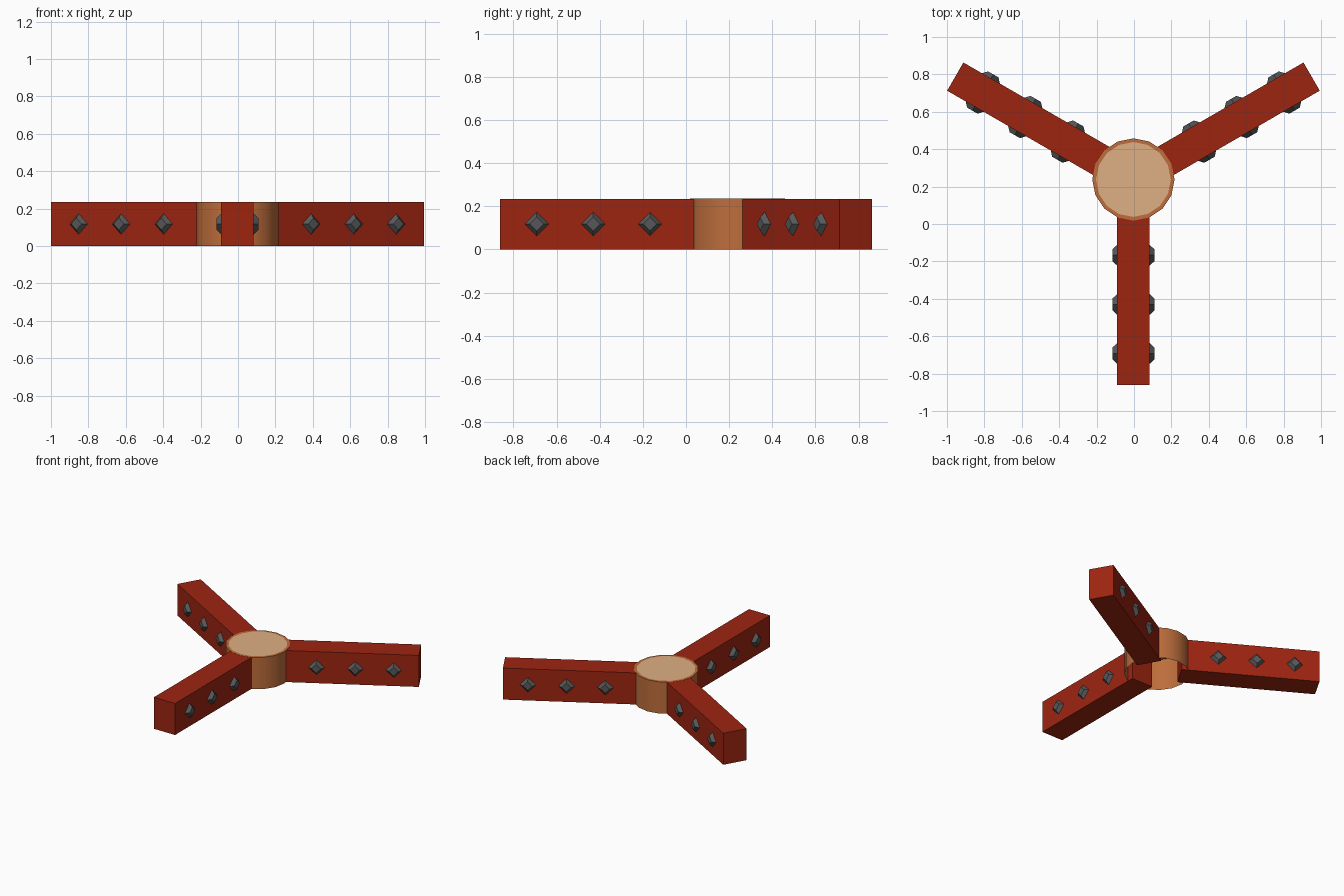
import bpy, bmesh, math
from mathutils import Matrix, Vector

if "Cube" in bpy.data.objects:
    bpy.data.objects.remove(bpy.data.objects["Cube"])

CX, CY, H = -0.003, 0.238, 0.236     # hub centre and overall height
R_HUB, R_DISC = 0.22, 0.2
ARM_IN, ARM_OUT, ARM_W = 0.155, 1.1, 0.174


def material(name, rgb):
    m = bpy.data.materials.new(name)
    m.diffuse_color = (*rgb, 1)
    m.use_nodes = True
    m.node_tree.nodes["Principled BSDF"].inputs["Base Color"].default_value = m.diffuse_color
    return m


RED = material("brick red", (0.34, 0.018, 0.0055))
ORANGE = material("warm brown", (0.51, 0.155, 0.045))
TAN = material("pale tan", (0.74, 0.43, 0.235))
GREY = material("dark grey", (0.095, 0.097, 0.1))


def make(name, bm, mats, matrix):
    me = bpy.data.meshes.new(name)
    bm.to_mesh(me)
    bm.free()
    for m in mats:
        me.materials.append(m)
    ob = bpy.data.objects.new(name, me)
    ob.matrix_world = matrix
    bpy.context.collection.objects.link(ob)
    return ob


# hub: cup open at the bottom, with an inset disc on top
bm = bmesh.new()
N = 16
ring = lambda r, z: [bm.verts.new((r * math.cos(2 * math.pi * i / N),
                                   r * math.sin(2 * math.pi * i / N), z)) for i in range(N)]
low, high, inner = ring(R_HUB, 0), ring(R_HUB, H), ring(R_DISC, H)
for a, b in ((low, high), (high, inner)):
    for i in range(N):
        j = (i + 1) % N
        bm.faces.new((a[i], a[j], b[j], b[i])).smooth = a is low
bm.faces.new(inner).material_index = 1
hub = make("hub", bm, [ORANGE, TAN], Matrix.Translation((CX, CY, 0)))
hub.data.set_sharp_from_angle(angle=math.radians(40))

# three arms, each with three studs on both sides
for k, ang in enumerate((30, 150, 270)):
    base = Matrix.Translation((CX, CY, 0)) @ Matrix.Rotation(math.radians(ang), 4, 'Z')
    h = H - 0.001
    bm = bmesh.new()
    bmesh.ops.create_cube(bm, size=1)
    bmesh.ops.scale(bm, vec=(ARM_OUT - ARM_IN, ARM_W, h), verts=bm.verts)
    bmesh.ops.translate(bm, vec=((ARM_OUT + ARM_IN) / 2, 0, h / 2), verts=bm.verts)
    make(f"arm_{k + 1}", bm, [RED], base)

    # studs: blunt four-sided pyramids turned to a diamond
    bm = bmesh.new()
    for side in (-1, 1):
        for d in (0.405, 0.668, 0.93):
            m = (Matrix.Translation((d, side * (ARM_W / 2 + 0.01), H / 2))
                 @ Matrix.Rotation(-side * math.pi / 2, 4, 'X'))
            bmesh.ops.create_cone(bm, cap_ends=True, segments=4, radius1=0.06,
                                  radius2=0.032, depth=0.03, matrix=m)
    make(f"studs_{k + 1}", bm, [GREY], base)
